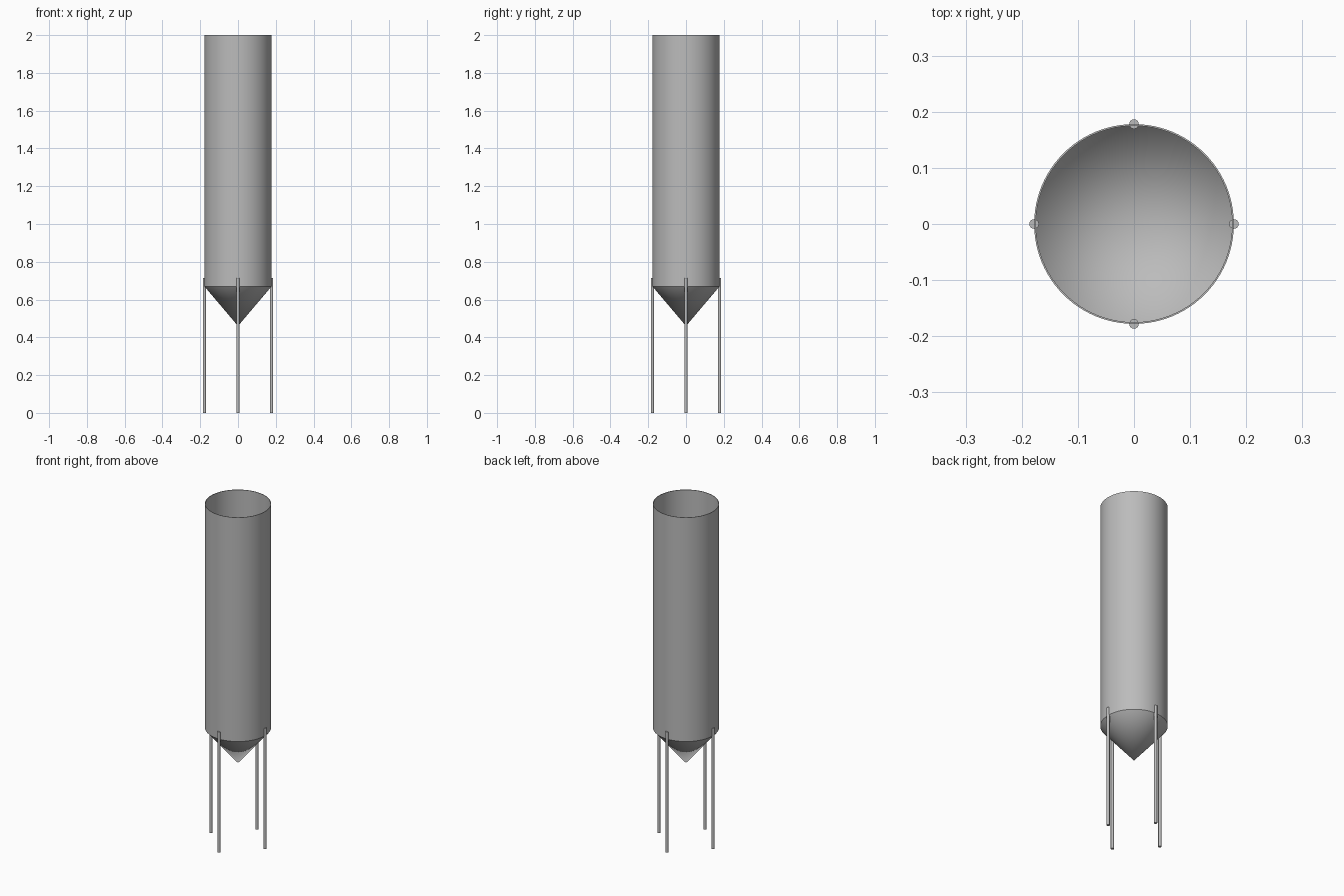
import bpy, bmesh, math

cube = bpy.data.objects.get("Cube")
if cube:
    bpy.data.objects.remove(cube, do_unlink=True)

RADIUS, WALL = 0.178, 0.003
BASE, TOP, TIP = 0.67, 2.0, 0.46
RINGS, SIDES = 5, 96

steel = bpy.data.materials.new("galvanised_grey")
steel.use_nodes = True
grey = (0.5, 0.5, 0.5, 1)
steel.diffuse_color = grey
steel.node_tree.nodes["Principled BSDF"].inputs["Base Color"].default_value = grey


def finish(obj):
    obj.data.materials.append(steel)
    bpy.ops.object.select_all(action="DESELECT")
    bpy.context.view_layer.objects.active = obj
    obj.select_set(True)
    bpy.ops.object.shade_smooth_by_angle(angle=math.radians(35))


def lathe(name, profile):
    """Spin a closed (r, z) profile around the z axis."""
    bm = bmesh.new()
    verts = [bm.verts.new((r, 0, z)) for r, z in profile]
    edges = [bm.edges.new((v, verts[i - 1])) for i, v in enumerate(verts)]
    bmesh.ops.spin(bm, geom=verts + edges, cent=(0, 0, 0), axis=(0, 0, 1),
                   angle=math.tau, steps=SIDES, use_merge=True)
    bmesh.ops.remove_doubles(bm, verts=bm.verts, dist=1e-5)
    bmesh.ops.recalc_face_normals(bm, faces=bm.faces)
    mesh = bpy.data.meshes.new(name)
    bm.to_mesh(mesh)
    bm.free()
    obj = bpy.data.objects.new(name, mesh)
    bpy.context.collection.objects.link(obj)
    finish(obj)


# Stacked open wall rings
height = (TOP - BASE) / RINGS
inner = RADIUS - WALL
for i in range(RINGS):
    low, high = BASE + i * height, BASE + (i + 1) * height
    lathe(f"wall_ring_{i + 1}",
          [(inner, low), (RADIUS, low), (RADIUS, high), (inner, high)])

# Thin conical hopper
lathe("hopper_cone", [(RADIUS, BASE), (0, TIP), (0, TIP + WALL), (inner, BASE)])

# Four support legs set into the wall
for i, side in enumerate(("left", "back", "right", "front")):
    a = i * math.pi / 2
    bpy.ops.mesh.primitive_cylinder_add(
        vertices=24, radius=0.0085, depth=0.715,
        location=(RADIUS * math.cos(a), RADIUS * math.sin(a), 0.3575))
    leg = bpy.context.object
    leg.name = f"{side}_leg"
    finish(leg)
